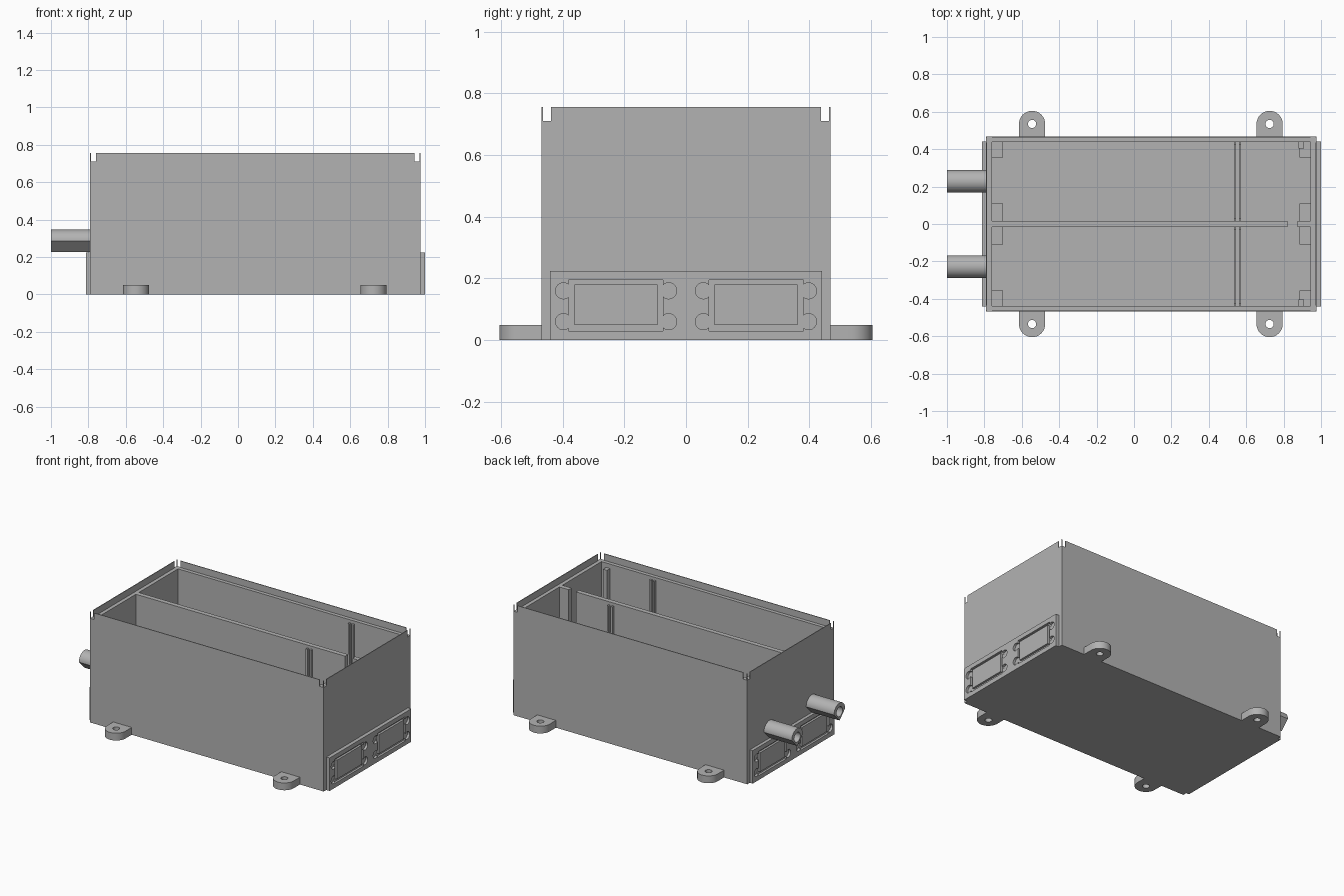
import bpy, math

old = bpy.data.objects.get("Cube")
if old:
    bpy.data.objects.remove(old, do_unlink=True)

grey = bpy.data.materials.new("plain_grey")
grey.use_nodes = True
colour = (0.45, 0.45, 0.45, 1)
grey.diffuse_color = colour
grey.node_tree.nodes["Principled BSDF"].inputs["Base Color"].default_value = colour

X0, X1, Y, TOP = -0.79, 0.975, 0.468, 0.755   # outer box
WALL, SKIN, LEDGE = 0.03, 0.005, 0.71
IX0, IX1, IY = X0 + WALL, X1 - WALL, Y - WALL  # inner box


def box(name, x0, x1, y0, y1, z0, z1):
    bpy.ops.mesh.primitive_cube_add(size=1, location=((x0 + x1) / 2, (y0 + y1) / 2, (z0 + z1) / 2))
    ob = bpy.context.object
    ob.name = name
    ob.scale = (x1 - x0, y1 - y0, z1 - z0)
    bpy.ops.object.transform_apply(location=False, rotation=False, scale=True)
    ob.data.materials.append(grey)
    return ob


def rod(name, x, y, z, radius, length):
    bpy.ops.mesh.primitive_cylinder_add(vertices=32, radius=radius, depth=length,
                                        location=(x, y, z), rotation=(0, math.pi / 2, 0))
    ob = bpy.context.object
    ob.name = name
    ob.data.materials.append(grey)
    return ob


def cut(target, cutters):
    for c in cutters:
        m = target.modifiers.new("cut", "BOOLEAN")
        m.operation, m.solver, m.object = "DIFFERENCE", "EXACT", c
    bpy.context.view_layer.update()
    mesh = bpy.data.meshes.new_from_object(target.evaluated_get(bpy.context.evaluated_depsgraph_get()))
    target.modifiers.clear()
    target.data = mesh
    for c in cutters:
        bpy.data.objects.remove(c, do_unlink=True)


def arc(radius, start, end, steps, cx=0, cy=0):
    return [(cx + radius * math.cos(math.radians(start + (end - start) * i / steps)),
             cy + radius * math.sin(math.radians(start + (end - start) * i / steps)))
            for i in range(steps + 1)]


def extrusion(name, loops, depth, location, rotation):
    """Filled outline with holes, extruded evenly about its plane."""
    cu = bpy.data.curves.new(name, "CURVE")
    cu.dimensions, cu.fill_mode, cu.extrude = "2D", "BOTH", depth / 2
    for pts in loops:
        sp = cu.splines.new("POLY")
        sp.points.add(len(pts) - 1)
        for p, (a, b) in zip(sp.points, pts):
            p.co = (a, b, 0, 1)
        sp.use_cyclic_u = True
    ob = bpy.data.objects.new(name, cu)
    bpy.context.collection.objects.link(ob)
    bpy.context.view_layer.update()
    mesh = bpy.data.meshes.new_from_object(ob.evaluated_get(bpy.context.evaluated_depsgraph_get()))
    bpy.data.objects.remove(ob, do_unlink=True)
    ob = bpy.data.objects.new(name, mesh)
    bpy.context.collection.objects.link(ob)
    ob.location, ob.rotation_euler = location, rotation
    mesh.materials.clear()
    mesh.materials.append(grey)
    bpy.ops.object.select_all(action="DESELECT")
    ob.select_set(True)
    bpy.context.view_layer.objects.active = ob
    bpy.ops.object.shade_smooth_by_angle(angle=math.radians(30))
    return ob


# open case with a lid ledge whose strips run out through the corners
case = box("case", X0, X1, -Y, Y, 0, TOP)
cutters = [box("cavity", IX0, IX1, -IY, IY, WALL, 1)]
e = 0.001
for s in (-1, 1):
    xs = (X0 + SKIN, IX0 + e) if s < 0 else (IX1 - e, X1 - SKIN)
    ys = sorted((s * (IY - e), s * (Y - SKIN)))
    cutters.append(box("end_strip", *xs, -1, 1, LEDGE, 1))
    cutters.append(box("side_strip", -1, 1, *ys, LEDGE, 1))
cut(case, cutters)

# divider with a gap near one end
box("divider", IX0, 0.82, -0.016, 0.016, WALL, LEDGE)
box("divider_stub", 0.875, IX1, -0.016, 0.016, WALL, LEDGE)

# fittings mirrored into both compartments
for s in (-1, 1):
    def inner(name, x0, x1, a, b, z1):
        box(name, x0, x1, *sorted((s * a, s * b)), WALL, z1)

    for x in (0.54, 0.567):
        inner("wall_rail", x - 0.006, x + 0.006, IY - 0.016, IY, 0.69)
        inner("divider_rail", x - 0.006, x + 0.006, 0.016, 0.032, 0.69)
        inner("floor_rail", x - 0.006, x + 0.006, 0.032, IY - 0.016, 0.04)
    for x in (IX0, IX1 - 0.06):
        inner("outer_pad", x, x + 0.06, 0.355, IY, 0.08)
        inner("inner_pad", x, x + 0.06, 0.016, 0.11, 0.08)
    inner("corner_post", 0.88, 0.91, 0.405, IY, 0.68)
    inner("long_floor_plate", -0.685, 0.435, 0.355, 0.43, 0.036)
    inner("small_floor_plate", 0.445, 0.515, 0.16, 0.30, 0.036)

# end plates: grooved rectangles with round corner sockets
for name, x0, x1, face in (("left_plate", X1, 1.0, 1.0), ("right_plate", -0.812, X0, -0.812)):
    plate = box(name, x0, x1, -0.44, 0.44, 0, 0.225)
    d = 0.015
    out = 1 if face > 0 else -1
    pocket = sorted((face - out * d, face + out * 0.1))
    cutters = []
    for s in (-1, 1):
        cutters.append(box("pocket", *pocket, *sorted((s * 0.075, s * 0.38)), 0.03, 0.195))
        for y in (0.056, 0.397):
            for z in (0.06, 0.16):
                cutters.append(rod("socket", face, s * y, z, 0.026, 2 * d + 0.002))
    cut(plate, cutters)
    for s in (-1, 1):
        box("window_panel", *sorted((face - out * d, face)), *sorted((s * 0.092, s * 0.362)), 0.05, 0.18)

# mounting ears
for x in (-0.545, 0.725):
    for s in (-1, 1):
        outline = arc(0.07, 0, 180, 16) + [(-0.07, -0.068), (0.07, -0.068)]
        extrusion("mounting_ear", [outline, arc(0.022, 0, 345, 23)], 0.05, (x, s * 0.535, 0.025),
                  (0, 0, 0 if s > 0 else math.pi))

# pipes: round on top, wedge underneath
for s in (-1, 1):
    outline = arc(0.06, 0, 180, 20) + [(0, -0.06)]
    extrusion("pipe", [outline, arc(0.033, 0, 345, 23)], 0.21, (-0.895, s * 0.228, 0.286),
              (math.pi / 2, 0, -math.pi / 2))
